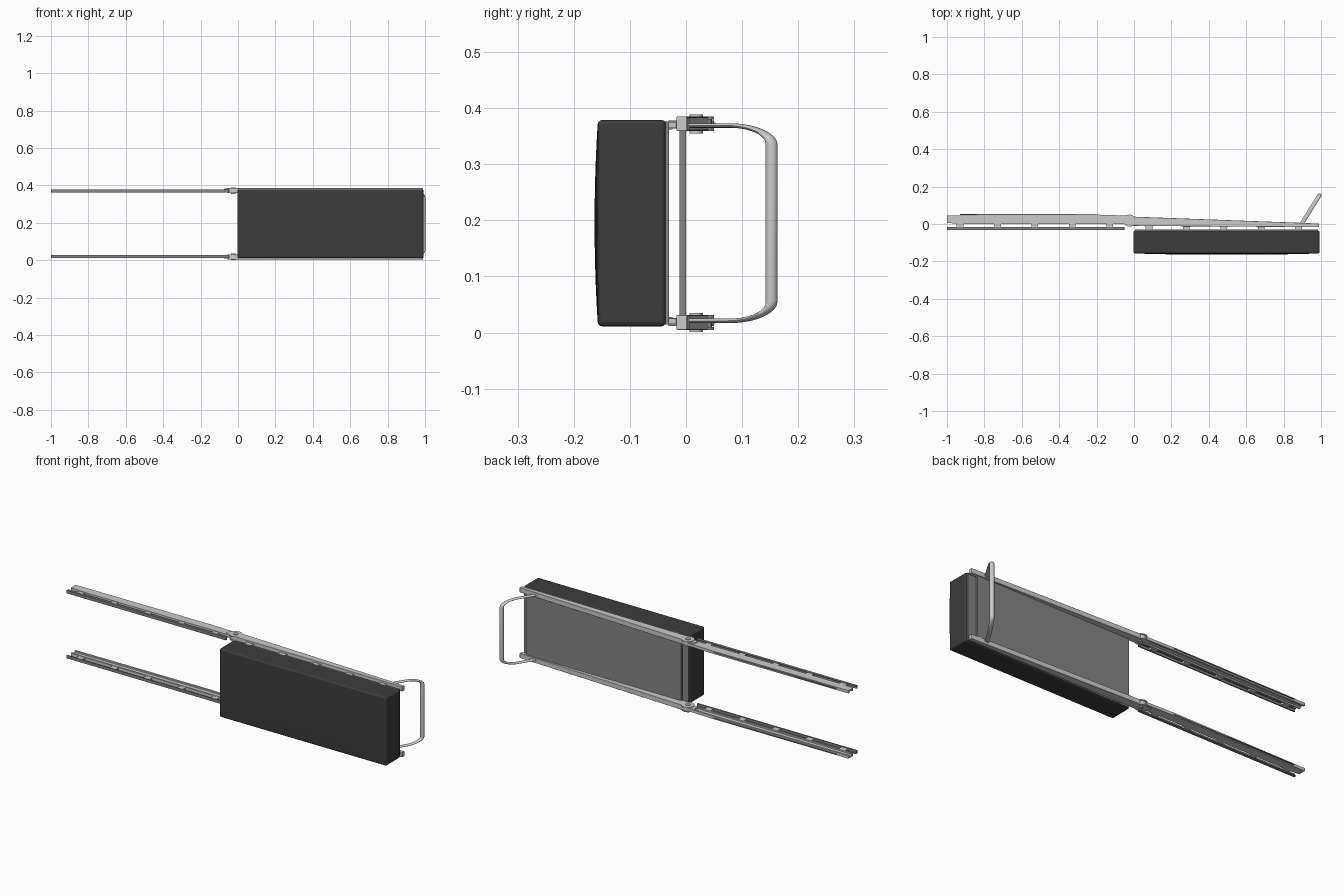
import bpy, bmesh, math
from mathutils import Vector

if "Cube" in bpy.data.objects:
    bpy.data.objects.remove(bpy.data.objects["Cube"])

H = 0.39  # overall height; the two side rails mirror about H / 2


def material(name, v):
    m = bpy.data.materials.new(name)
    m.diffuse_color = (v, v, v, 1)
    m.use_nodes = True
    m.node_tree.nodes["Principled BSDF"].inputs["Base Color"].default_value = m.diffuse_color
    return m


padding = material("dark_padding", 0.045)
board_grey = material("board_grey", 0.24)


def finish(bm, name, mat=None, bevel=0, smooth=False):
    bmesh.ops.recalc_face_normals(bm, faces=bm.faces)
    me = bpy.data.meshes.new(name)
    bm.to_mesh(me)
    bm.free()
    ob = bpy.data.objects.new(name, me)
    bpy.context.collection.objects.link(ob)
    if mat:
        me.materials.append(mat)
    if bevel:
        b = ob.modifiers.new("bevel", "BEVEL")
        b.width, b.segments, b.limit_method = bevel, 3, "ANGLE"
    if smooth:
        bpy.ops.object.select_all(action="DESELECT")
        ob.select_set(True)
        bpy.context.view_layer.objects.active = ob
        bpy.ops.object.shade_smooth_by_angle(angle=math.radians(40))
    return ob


def prism(name, pts, z0, z1, mat=None, bevel=0, smooth=False):
    """Extrude an xy outline from z0 to z1."""
    bm = bmesh.new()
    lo = [bm.verts.new((x, y, z0)) for x, y in pts]
    hi = [bm.verts.new((x, y, z1)) for x, y in pts]
    bm.faces.new(lo)
    bm.faces.new(hi)
    n = len(pts)
    for i in range(n):
        j = (i + 1) % n
        bm.faces.new((lo[i], lo[j], hi[j], hi[i]))
    return finish(bm, name, mat, bevel, smooth)


def pair(name, pts, z0, z1, **kw):
    """Lower part and its mirrored upper twin."""
    prism("lower_" + name, pts, z0, z1, **kw)
    prism("upper_" + name, pts, H - z1, H - z0, **kw)


def rect(x0, x1, y0, y1):
    return [(x0, y0), (x1, y0), (x1, y1), (x0, y1)]


def circle(cx, cy, r, n=32):
    return [(cx + r * math.cos(math.tau * i / n), cy + r * math.sin(math.tau * i / n))
            for i in range(n)]


# Cushion with a softly bulging front
bm = bmesh.new()
bmesh.ops.create_cube(bm, size=1)
bmesh.ops.subdivide_edges(bm, edges=bm.edges[:], cuts=9, use_grid_fill=True)
for v in bm.verts:
    u, w = v.co.x * 2, v.co.z * 2
    bulge = 0.006 * (1 - u ** 4) * (1 - w * w) if v.co.y < -0.49 else 0
    v.co = Vector((0.495 + v.co.x * 0.995, -0.0965 + v.co.y * 0.121 - bulge,
                   H / 2 + v.co.z * 0.368))
finish(bm, "cushion", padding, bevel=0.008, smooth=True)

# Board under the cushion and the back plate set between the rails
prism("backing_board", rect(0.005, 0.985, -0.037, -0.030), 0.014, 0.376, board_grey)
prism("back_plate", rect(0.03, 0.95, -0.012, 0), 0.028, H - 0.028, board_grey)

# Tapered rails beside the cushion
pair("tapered_rail", [(-0.03, -0.010), (0.99, -0.017), (0.99, 0.002), (0.9, 0.006),
                      (0.03, 0.038), (-0.03, 0.040)], 0.005, 0.031, bevel=0.002)

# Extension rails: slim bars with a shallow lip on the inside
bar = [(-1, 0.006), (-0.94, 0.001), (-0.04, 0.001), (-0.04, 0.045), (-0.2, 0.050), (-1, 0.046)]
pair("extension_bar", bar, 0.012, 0.020)
pair("extension_back_flange", [(-1, 0.036), (-0.2, 0.040), (-0.04, 0.035),
                               (-0.04, 0.045), (-0.2, 0.050), (-1, 0.046)], 0.020, 0.027)
pair("extension_front_flange", [(-1, 0.006), (-0.94, 0.001), (-0.04, 0.001),
                                (-0.04, 0.010), (-0.94, 0.010), (-1, 0.014)], 0.020, 0.027)
pair("back_lip", rect(-0.93, -0.2, 0.047, 0.053), 0.016, 0.020, mat=board_grey)

# Support strips along the extension, with a raised edge
pair("support_strip", rect(-1, -0.05, -0.031, -0.024), 0.012, 0.028, mat=board_grey)
pair("support_strip_edge", rect(-1, -0.05, -0.025, -0.017), 0.012, 0.016, mat=board_grey)

# Spacer lugs between rails and the cushion or strips
for i in range(5):
    x = -0.93 + 0.2 * i
    pair(f"strip_lug_{i}", [(x - 0.018, -0.027), (x + 0.018, -0.027),
                            (x + 0.018, 0.0), (x + 0.014, 0.004),
                            (x - 0.014, 0.004), (x - 0.018, 0.0)], 0.014, 0.026)
    x = 0.08 + 0.2 * i
    pair(f"board_lug_{i}", [(x - 0.018, -0.032), (x + 0.018, -0.032), (x + 0.018, -0.018),
                            (x + 0.027, -0.010), (x - 0.027, -0.010), (x - 0.018, -0.018)],
         0.015, 0.025)

# Hinges: stacked discs with a pin and a short ear on each side
for name, r, z0, z1 in (("outer_disc", 0.032, 0.005, 0.010), ("middle_disc", 0.028, 0.010, 0.025),
                        ("inner_disc", 0.032, 0.025, 0.031), ("pin", 0.012, 0.001, 0.035)):
    pair("hinge_" + name, circle(-0.025, 0.018, r), z0, z1, smooth=True)
pair("hinge_ear", rect(-0.075, 0.02, 0.002, 0.038), 0.008, 0.028, bevel=0.002)

# Handle: flat oval bar swept round a tilted U
along = Vector((0.10, 0.160, 0)).normalized()
across = Vector((along.y, -along.x, 0))
origin, reach, z_in = Vector((0.892, -0.006, 0)), 0.187, 0.021
half = [(0, z_in), (0.1, z_in)]
for k in range(1, 11):
    a = math.radians(9 * k)
    half.append((0.1 + (reach - 0.1) * math.sin(a), z_in + 0.035 * (1 - math.cos(a))))
path = half + [(s, H - z) for s, z in reversed(half)]
bm = bmesh.new()
rings = []
for i, (s, z) in enumerate(path):
    a, b = path[max(i - 1, 0)], path[min(i + 1, len(path) - 1)]
    t = (along * (b[0] - a[0]) + Vector((0, 0, b[1] - a[1]))).normalized()
    n = t.cross(across)
    c = origin + along * s + Vector((0, 0, z))
    thick = 0.004 + 0.007 * t.z ** 2  # the grip is thicker than the arms
    rings.append([bm.verts.new(c + across * 0.011 * math.cos(math.tau * k / 16)
                               + n * thick * math.sin(math.tau * k / 16)) for k in range(16)])
for r0, r1 in zip(rings, rings[1:]):
    for k in range(16):
        j = (k + 1) % 16
        bm.faces.new((r0[k], r0[j], r1[j], r1[k]))
bm.faces.new(rings[0])
bm.faces.new(rings[-1])
finish(bm, "handle", smooth=True)
